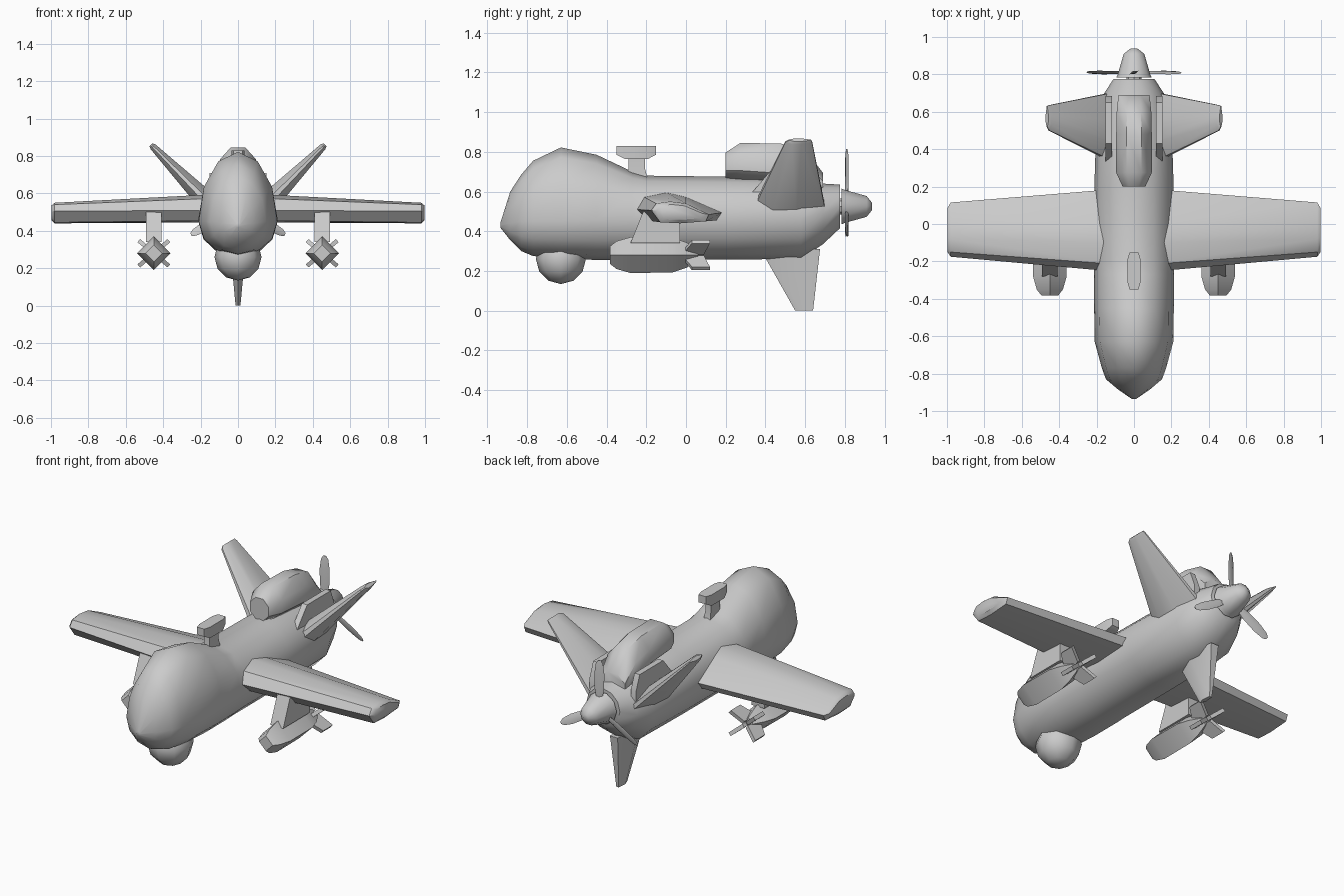
import bpy, bmesh
from math import sin, cos, pi, radians
from mathutils import Vector, Matrix

if "Cube" in bpy.data.objects:
    bpy.data.objects.remove(bpy.data.objects["Cube"])


def finish(name, bm, mirror=False, angle=35):
    bmesh.ops.recalc_face_normals(bm, faces=bm.faces)
    mesh = bpy.data.meshes.new(name)
    bm.to_mesh(mesh)
    bm.free()
    ob = bpy.data.objects.new(name, mesh)
    bpy.context.collection.objects.link(ob)
    bpy.ops.object.select_all(action='DESELECT')
    ob.select_set(True)
    bpy.context.view_layer.objects.active = ob
    bpy.ops.object.shade_smooth_by_angle(angle=radians(angle))
    if mirror:
        ob.modifiers.new("mirror", 'MIRROR').use_clip = False
    return ob


def loft(name, rings, mirror=False, angle=35):
    """Skin a list of equal-length point rings and cap both ends."""
    bm = bmesh.new()
    vs = [[bm.verts.new(p) for p in r] for r in rings]
    n = len(vs[0])
    for a, b in zip(vs, vs[1:]):
        for i in range(n):
            j = (i + 1) % n
            bm.faces.new((a[i], a[j], b[j], b[i]))
    bm.faces.new(vs[0])
    bm.faces.new(vs[-1])
    return finish(name, bm, mirror, angle)


def ring(y, w, zc, up, down, n=12, x=0, phase=0):
    """Egg-shaped cross-section in the XZ plane."""
    pts = []
    for i in range(n):
        t = 2 * pi * i / n + phase
        s = sin(t)
        pts.append((x + w * cos(t), y, zc + s * (up if s > 0 else down)))
    return pts


def plate(name, pts, x, half, mirror=False):
    """Slab with a YZ outline."""
    return loft(name, [[(x + s * half, y, z) for y, z in pts] for s in (-1, 1)], mirror)


# Fuselage: y, half width, centre z, height above, height below
loft("fuselage", [ring(*s) for s in (
    (-.935, .012, .43, .012, .012), (-.885, .085, .44, .16, .085),
    (-.83, .15, .45, .235, .15), (-.77, .172, .45, .305, .175),
    (-.63, .21, .45, .372, .185), (-.45, .213, .455, .33, .2),
    (-.27, .213, .46, .24, .205), (-.2, .212, .465, .215, .208),
    (.2, .212, .465, .21, .207), (.58, .2, .465, .205, .205),
    (.69, .165, .49, .15, .155), (.775, .11, .525, .11, .11))], angle=50)

# Spinner
loft("spinner", [ring(y, r, .525, r, r, 10) for y, r in
                 ((.783, .095), (.8, .087), (.91, .055), (.938, .018))], angle=50)

# Propeller shaft closing the gap
loft("propeller_shaft", [ring(y, .04, .525, .04, .04, 8) for y in (.76, .8)])

# Propeller blades: radius, half chord, half thickness
for k in range(3):
    blade = []
    for r, c, t in ((.05, .014, .01), (.12, .026, .009), (.21, .028, .007), (.27, .02, .005), (.29, .008, .003)):
        blade.append([(-c, 0, r), (0, -t, r), (c, 0, r), (0, t, r)])
    ob = loft("propeller_blade_%d" % (k + 1), blade)
    ob.data.transform(Matrix.Translation((0, .81, .525)) @
                      Matrix.Rotation(2 * pi * k / 3, 4, 'Y') @ Matrix.Rotation(radians(20), 4, 'Z'))

# Main wings with a shallow bevelled tip
root = [(-.255, .51), (-.215, .575), (-.1, .597), (0, .575), (.187, .495), (.16, .455), (-.05, .445), (-.2, .455)]
tip = [(-.175, .505), (-.15, .54), (-.08, .55), (0, .54), (.115, .485), (.1, .45), (-.03, .44), (-.13, .445)]
cap = [(-.04 + (y + .04) * .8, .5 + (z - .5) * .7) for y, z in tip]
loft("wings", [[(x, y, z) for y, z in p] for x, p in ((.1, root), (.98, tip), (.998, cap))],
     mirror=True, angle=40)

# V-tail fins: centre x, centre z, leading y, trailing y, half thickness
n = Vector((-.7071, 0, .7071))
fin = []
for x, z, y0, y1, t in ((.13, .52, .34, .7, .058), (.455, .85, .5, .635, .018), (.465, .86, .52, .63, .011)):
    c = Vector((x, 0, z))
    fin.append([c + Vector((0, y0 + (y1 - y0) * f, 0)) + n * t * h for f, h in
                ((0, .25), (.25, 1), (.6, .9), (1, .2), (1, -.2), (.6, -.9), (.25, -1), (0, -.25))])
loft("tail_fins", fin, mirror=True)

# Fin root strakes beside the engine hump
plate("fin_root_strakes", [(.32, .58), (.43, .71), (.65, .71), (.685, .62), (.685, .54), (.34, .54)],
      .135, .017, mirror=True)

# Engine intake hump
loft("engine_hump", [ring(y, w, zc, u, d, 8, phase=pi / 8) for y, w, zc, u, d in (
    (.2, .066, .73, .072, .065), (.275, .103, .74, .114, .09), (.48, .103, .73, .12, .1),
    (.6, .1, .7, .12, .1), (.69, .09, .62, .08, .08))], angle=45)

# Ventral fin
loft("ventral_fin", [[(0, y0, z), (t, y0 + .4 * (y1 - y0), z), (t * .6, y1, z),
                      (-t * .6, y1, z), (-t, y0 + .4 * (y1 - y0), z)]
                     for y0, y1, z, t in ((.375, .675, .31, .042), (.55, .64, 0, .013))])

# Sensor turret under the nose
bm = bmesh.new()
bmesh.ops.create_uvsphere(bm, u_segments=8, v_segments=6, radius=.126,
                          matrix=Matrix.Translation((0, -.63, .26)))
finish("sensor_turret", bm, angle=50)

# Dorsal antenna: flared post and head
loft("antenna_post", [[(sx * w, -.248 + sy * l, z) for sx, sy in ((-1, -1), (1, -1), (1, 1), (-1, 1))]
                      for z, w, l in ((.66, .022, .055), (.715, .018, .042), (.78, .018, .042))])
loft("antenna_head", [[(-w, y, zb), (w, y, zb), (w, y, .83), (-w, y, .83)] for y, w, zb in
                      ((-.35, .024, .785), (-.31, .035, .765), (-.19, .035, .765), (-.152, .024, .785))])

# Underwing pylons
plate("pylons", [(-.28, .34), (-.215, .5), (-.03, .5), (-.03, .34)], .45, .042, mirror=True)

# Underwing stores with a diamond section
loft("stores", [ring(y, r, .28, r, r, 4, x=.45) for y, r in
                ((-.382, .045), (-.35, .07), (-.28, .09), (-.07, .088), (0, .065), (.06, .03))],
     mirror=True, angle=50)

# Store tail fins in an X
for k, a in enumerate((40, 140, 220, 320)):
    d = Vector((cos(radians(a)), 0, sin(radians(a))))
    s = Vector((-d.z, 0, d.x)) * .011
    c = Vector((.45, 0, .28))
    loft("store_fin_%d" % (k + 1),
         [[c + d * r + s * q + Vector((0, y, 0)) for y, q in ((y0, -1), (y1, -1), (y1, 1), (y0, 1))]
          for r, y0, y1 in ((.015, -.02, .09), (.105, .03, .12))], mirror=True)
